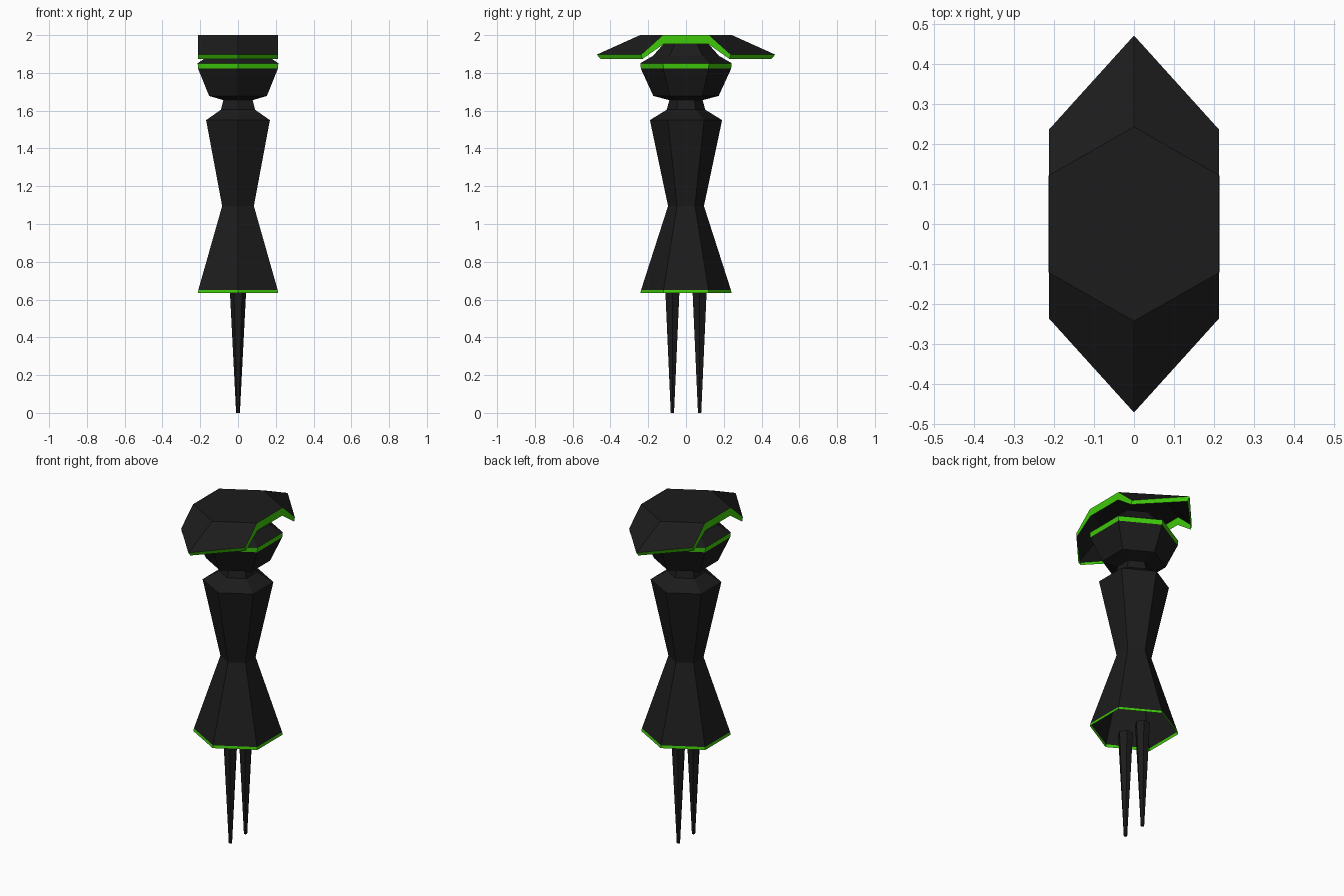
import bpy, bmesh, math

if "Cube" in bpy.data.objects:
    bpy.data.objects.remove(bpy.data.objects["Cube"])


def material(name, rgb):
    m = bpy.data.materials.new(name)
    m.diffuse_color = (*rgb, 1)
    m.use_nodes = True
    m.node_tree.nodes["Principled BSDF"].inputs["Base Color"].default_value = m.diffuse_color
    return m


BLACK = material("charcoal", (0.0115, 0.0115, 0.0115))
GREEN = material("bright_green", (0.05, 0.58, 0.003))


def finish(name, bm):
    bmesh.ops.recalc_face_normals(bm, faces=bm.faces)
    me = bpy.data.meshes.new(name)
    bm.to_mesh(me)
    bm.free()
    me.materials.append(BLACK)
    me.materials.append(GREEN)
    ob = bpy.data.objects.new(name, me)
    bpy.context.collection.objects.link(ob)
    return ob


def hex_loft(name, profile, y=0, turn=math.pi / 2, green=(), cap_bottom=True, wide=1.02):
    """Six-sided loft through (radius, z) rings; 'green' lists the trim bands."""
    bm = bmesh.new()
    rings = [[bm.verts.new((wide * r * math.cos(turn + i * math.pi / 3),
                            y + r * math.sin(turn + i * math.pi / 3), z))
              for i in range(6)] for r, z in profile]
    for k, (a, b) in enumerate(zip(rings, rings[1:])):
        for i in range(6):
            j = (i + 1) % 6
            f = bm.faces.new((a[i], a[j], b[j], b[i]))
            f.material_index = int(k in green)
    bm.faces.new(rings[-1])
    if cap_bottom:
        bm.faces.new(rings[0])
    return finish(name, bm)


# Flared hollow skirt, waist, shoulders and neck
hex_loft("dress_body", [(0.241, 0.634), (0.238, 0.65), (0.095, 1.095), (0.191, 1.55),
                        (0.102, 1.605), (0.087, 1.66)], green=(0,), cap_bottom=False)

# Head with a green band
hex_loft("head", [(0.085, 1.655), (0.173, 1.678), (0.239, 1.822), (0.242, 1.851),
                  (0.175, 1.89), (0.115, 1.957)], green=(2,))

# Tapered legs
for side, y in (("front", -0.072), ("back", 0.072)):
    hex_loft(side + "_leg", [(0.01, 0), (0.043, 0.643)], y=y, turn=0, wide=1)


# Folded hat: open shell with flat crown, four sloping panels and a green hanging edge
def hat():
    bm = bmesh.new()
    w = 0.2125

    def ring(side, mid, z):
        return [bm.verts.new(p) for p in (
            (w, -side, z), (w, side, z), (0, mid, z),
            (-w, side, z), (-w, -side, z), (0, -mid, z))]

    def outline(crown, brim):
        return [crown[0], crown[1], brim[1], brim[2], brim[3],
                crown[3], crown[4], brim[4], brim[5], brim[0]]

    crown, brim = ring(0.122, 0.243, 2.0), ring(0.237, 0.472, 1.897)
    bm.faces.new(crown)
    for i in (1, 2, 4, 5):
        j = (i + 1) % 6
        bm.faces.new((crown[i], crown[j], brim[j], brim[i]))
    top = outline(crown, brim)
    low_crown, low_brim = ring(0.117, 0.23, 1.953), ring(0.23, 0.453, 1.874)
    low = outline(low_crown, low_brim)
    for i in range(10):
        j = (i + 1) % 10
        bm.faces.new((top[i], top[j], low[j], low[i])).material_index = 1
    for v in [v for v in bm.verts if not v.link_faces]:
        bm.verts.remove(v)
    finish("hat", bm)


hat()
